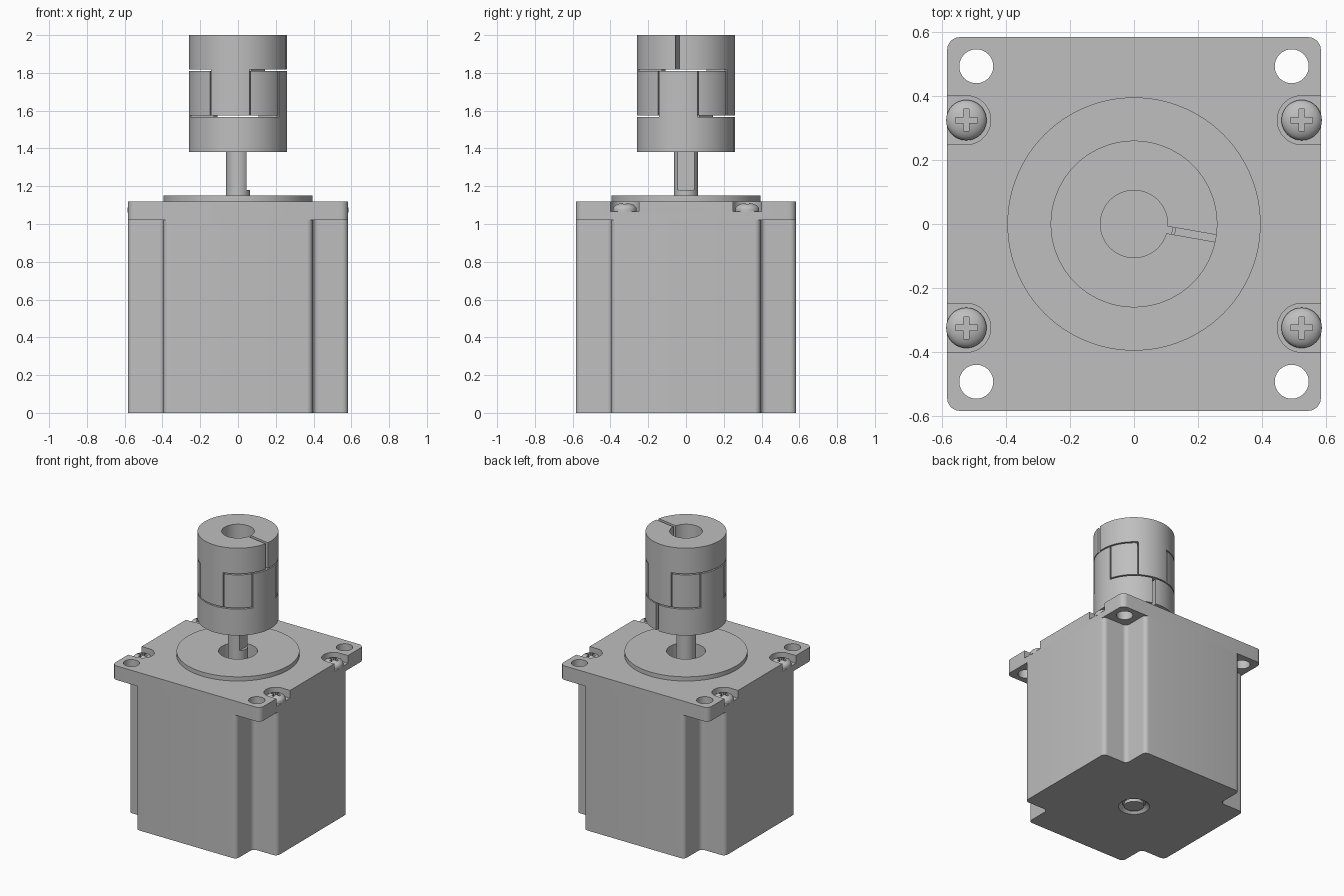
import bpy, bmesh
from math import sin, cos, pi, radians
from mathutils import Matrix

cube = bpy.data.objects.get("Cube")
if cube:
    bpy.data.objects.remove(cube, do_unlink=True)

grey = bpy.data.materials.new("machined_grey")
grey.use_nodes = True
colour = (0.52, 0.52, 0.52, 1)
grey.diffuse_color = colour
grey.node_tree.nodes["Principled BSDF"].inputs["Base Color"].default_value = colour


def finish(name, bm):
    bmesh.ops.recalc_face_normals(bm, faces=bm.faces)
    mesh = bpy.data.meshes.new(name)
    bm.to_mesh(mesh)
    bm.free()
    mesh.materials.append(grey)
    obj = bpy.data.objects.new(name, mesh)
    bpy.context.collection.objects.link(obj)
    return obj


def arc(r, a0=0, a1=360, n=96, c=(0, 0)):
    """Points on an arc; a full circle leaves out the repeated end."""
    last = n if a1 - a0 >= 360 else n + 1
    angles = [radians(a0 + (a1 - a0) * i / n) for i in range(last)]
    return [(c[0] + r * cos(a), c[1] + r * sin(a)) for a in angles]


def prism(name, pts, z0, z1, fillet=0, turn=0):
    bm = bmesh.new()
    base = bm.faces.new([bm.verts.new((x, y, z0)) for x, y in pts])
    top = bmesh.ops.extrude_face_region(bm, geom=[base], use_keep_orig=True)
    verts = [g for g in top["geom"] if isinstance(g, bmesh.types.BMVert)]
    bmesh.ops.translate(bm, verts=verts, vec=(0, 0, z1 - z0))
    if fillet:
        upright = [e for e in bm.edges
                   if abs(e.verts[0].co.z - e.verts[1].co.z) > 1e-4]
        bmesh.ops.bevel(bm, geom=upright, offset=fillet, segments=6,
                        profile=0.5, affect='EDGES')
    bm.transform(Matrix.Rotation(radians(turn), 4, 'Z'))
    return finish(name, bm)


def rect(x0, x1, y0, y1):
    return [(x0, y0), (x1, y0), (x1, y1), (x0, y1)]


def plus(outer, inner):
    """Outline of a square with its four corners notched."""
    quarter = [(outer, -inner), (outer, inner), (inner, inner)]
    pts = []
    for _ in range(4):
        pts += quarter
        quarter = [(-y, x) for x, y in quarter]
    return pts


def lathe(name, profile, n=48, at=(0, 0)):
    bm = bmesh.new()
    vs = [bm.verts.new((r, 0, z)) for r, z in profile]
    es = [bm.edges.new(p) for p in zip(vs, vs[1:])]
    bmesh.ops.spin(bm, geom=vs + es, cent=(0, 0, 0), axis=(0, 0, 1),
                   angle=2 * pi, steps=n, use_duplicate=False)
    bmesh.ops.remove_doubles(bm, verts=bm.verts, dist=1e-5)
    bmesh.ops.translate(bm, verts=bm.verts, vec=(at[0], at[1], 0))
    return finish(name, bm)


def cut(obj, *cutters):
    bpy.context.view_layer.objects.active = obj
    for c in cutters:
        mod = obj.modifiers.new("cut", 'BOOLEAN')
        mod.operation, mod.solver, mod.object = 'DIFFERENCE', 'EXACT', c
        bpy.ops.object.modifier_apply(modifier=mod.name)
        bpy.data.objects.remove(c, do_unlink=True)
    return obj


HALF = 0.583       # half width of the square motor
parts = []

# Motor body with notched corners and a countersink around the rear shaft end
body = prism("motor_body", plus(HALF, 0.395), 0, 1.02, fillet=0.03)
parts.append(cut(body, lathe("countersink", [
    (0, -0.02), (0.12, -0.02), (0.075, 0.025), (0, 0.025)])))

# Mounting flange with bolt holes and open-sided screw pockets
flange = prism("mounting_flange", rect(-HALF, HALF, -HALF, HALF), 1.02, 1.12, fillet=0.04)
FLOOR = 1.065
for sx in (-1, 1):
    for sy in (-1, 1):
        hole = prism("hole", arc(0.053, n=40, c=(sx * 0.492, sy * 0.492)), 0.95, 1.2)
        cx, cy = 0.523, sy * 0.324
        slot = arc(0.076, 90, 270, 24, (cx, cy)) + [(0.7, cy - 0.076), (0.7, cy + 0.076)]
        pocket = prism("pocket", [(sx * x, y) for x, y in slot], FLOOR, 1.2)
        cut(flange, hole, pocket)

        # Domed screw with a cross recess
        dome = [(0.063 * cos(a), 1.078 + 0.034 * sin(a))
                for a in (i * pi / 16 for i in range(8))]
        screw = lathe(f"screw_{'left' if sx > 0 else 'right'}_{'back' if sy > 0 else 'front'}",
                      [(0, FLOOR - 0.005), (0.063, FLOOR - 0.005)] + dome + [(0, 1.112)],
                      at=(sx * cx, cy))
        cross = prism("cross", [(x + sx * cx, y + cy) for x, y in plus(0.034, 0.009)], 1.085, 1.2)
        parts.append(cut(screw, cross))
parts.append(cut(flange, prism("well", arc(0.125), 1.05, 1.2)))

# Raised pilot ring
ring = prism("pilot_ring", arc(0.395, n=128), 1.12, 1.15)
parts.append(cut(ring, prism("well", arc(0.125), 1.05, 1.2)))

# Shaft with a flat on one side
shaft = prism("shaft", arc(0.063, n=64), 0.003, 1.565)
parts.append(cut(shaft, prism("flat", rect(0.044, 0.2, -0.2, 0.2), 1.18, 1.7)))

# Jaw coupling: two hubs, each with two jaws, meshing with a four-armed spider
R, TURN = 0.26, -10
JAW, ARM = 23.5, 20
LOW, HIGH = 1.567, 1.818


def hub(name, z0, z1, gap0, gap1, bore, jaw_angle, slit_angle):
    obj = prism(name, arc(R, n=128), z0, z1, turn=TURN)
    cut(obj, prism("core", arc(0.13), gap0, gap1, turn=TURN),
        prism("bore", arc(bore), z0 - 0.1, z1 + 0.1, turn=TURN))
    for side in (0, 180):
        wedge = [(0, 0)] + arc(0.4, JAW, 180 - JAW, 24)
        cut(obj, prism("wedge", wedge, gap0, gap1, turn=TURN + jaw_angle + side))
    # Clamping slit
    clear = (gap1 - 0.05, z1 + 0.1) if gap0 < z0 else (z0 - 0.1, gap0 + 0.05)
    cut(obj, prism("slit", rect(0.03, 0.4, -0.011, 0.011), *clear, turn=TURN + slit_angle))
    parts.append(obj)


hub("upper_hub", LOW + 0.008, 2.0, 1.4, HIGH, 0.105, 90, 0)
hub("lower_hub", 1.38, HIGH - 0.008, LOW, 2.0, 0.064, 0, 90)

spider = []
for k in range(4):
    mid = 45 + 90 * k
    spider += arc(R, mid - ARM, mid + ARM, 16)
    spider += arc(0.122, mid + ARM + 2, mid + 88 - ARM, 12)
parts.append(prism("spider", spider, LOW + 0.008, HIGH - 0.008, turn=TURN))

# Smooth round surfaces, crisp edges
bpy.ops.object.select_all(action='DESELECT')
for p in parts:
    p.select_set(True)
bpy.context.view_layer.objects.active = parts[0]
bpy.ops.object.shade_smooth_by_angle(angle=radians(30))
